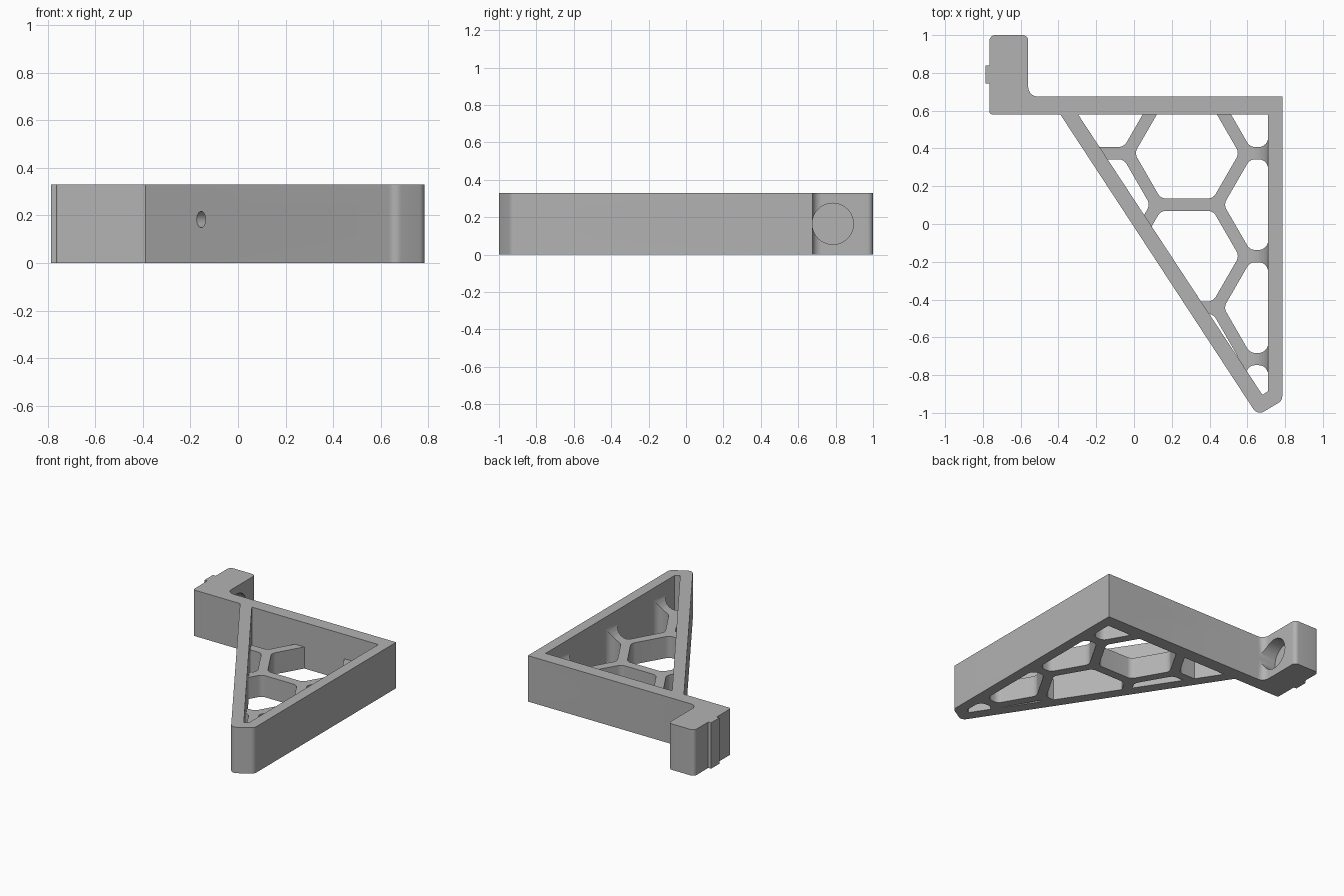
import bpy, bmesh, math
from mathutils import Vector, Matrix

if "Cube" in bpy.data.objects:
    bpy.data.objects.remove(bpy.data.objects["Cube"], do_unlink=True)

H = 0.33          # overall height
WEB = 0.155       # height of the honeycomb web
WALL_X = 0.71     # inner face of the upright wall
BAR_Y = 0.58      # inner face of the back bar

grey = bpy.data.materials.new("plain grey")
grey.use_nodes = True
grey.diffuse_color = (0.45, 0.45, 0.45, 1)
grey.node_tree.nodes["Principled BSDF"].inputs["Base Color"].default_value = (0.45, 0.45, 0.45, 1)


def rounded(corners, steps=8):
    """Fillet each (x, y, radius) corner of a closed outline."""
    out, n = [], len(corners)
    for i, (x, y, r) in enumerate(corners):
        p = Vector((x, y))
        if r == 0:
            out.append(p)
            continue
        a = (Vector(corners[i - 1][:2]) - p).normalized()
        b = (Vector(corners[(i + 1) % n][:2]) - p).normalized()
        half = a.angle(b) / 2
        centre = p + (a + b).normalized() * (r / math.sin(half))
        start = p + a * (r / math.tan(half)) - centre
        end = p + b * (r / math.tan(half)) - centre
        sweep = start.angle_signed(end)
        for k in range(steps + 1):
            out.append(centre + Matrix.Rotation(-sweep * k / steps, 2) @ start)
    return out


def clip(points, origin, normal):
    """Keep the part of a convex outline behind a line."""
    out, o, nrm = [], Vector(origin), Vector(normal)
    for i, q in enumerate(points):
        p = points[i - 1]
        dp, dq = (p - o).dot(nrm), (q - o).dot(nrm)
        if (dp > 0) != (dq > 0):
            out.append(p.lerp(q, dp / (dp - dq)))
        if dq <= 0:
            out.append(q)
    return out


def new_object(name, bm):
    bmesh.ops.recalc_face_normals(bm, faces=bm.faces)
    mesh = bpy.data.meshes.new(name)
    bm.to_mesh(mesh)
    bm.free()
    mesh.materials.append(grey)
    obj = bpy.data.objects.new(name, mesh)
    bpy.context.collection.objects.link(obj)
    return obj


def prism(name, points, z0, z1, matrix=None):
    bm = bmesh.new()
    face = bm.faces.new([bm.verts.new((p[0], p[1], z0)) for p in points])
    grown = bmesh.ops.extrude_face_region(bm, geom=[face])
    verts = [v for v in grown["geom"] if isinstance(v, bmesh.types.BMVert)]
    bmesh.ops.translate(bm, verts=verts, vec=(0, 0, z1 - z0))
    if matrix:
        bm.transform(matrix)
    return new_object(name, bm)


def rod(name, start, direction, length, radius):
    bm = bmesh.new()
    bmesh.ops.create_cone(bm, cap_ends=True, segments=48, radius1=radius,
                          radius2=radius, depth=length)
    d = Vector(direction).normalized()
    turn = d.to_track_quat('Z', 'Y').to_matrix().to_4x4()
    bm.transform(Matrix.Translation(Vector(start) + d * length / 2) @ turn)
    return new_object(name, bm)


def combine(target, tool, operation='DIFFERENCE'):
    mod = target.modifiers.new(operation, 'BOOLEAN')
    mod.operation, mod.solver, mod.object = operation, 'EXACT', tool
    bpy.context.view_layer.objects.active = target
    bpy.ops.object.modifier_apply(modifier=mod.name)
    bpy.data.objects.remove(tool, do_unlink=True)


# Solid bracket outline: arm, back bar, upright wall and diagonal
outline = [(-0.765, 0.58, 0.015), (-0.39, 0.58, 0), (0.654, -1.013, 0.04),
           (0.785, -0.935, 0.04), (0.785, 0.675, 0), (-0.56, 0.675, 0.05),
           (-0.56, 1.0, 0.03), (-0.765, 1.0, 0.03)]
bracket = prism("bracket", rounded(outline), 0, H)

# Locating rib on the end of the arm
rib = [Vector(p) for p in ((-0.787, 0.745), (-0.75, 0.745), (-0.75, 0.84), (-0.787, 0.84))]
combine(bracket, prism("locating_rib", rib, 0, H), 'UNION')

# Pocket above the web, filleted along the upright wall
inner_top = Vector((-0.296, BAR_Y))
along = Vector((0.68, -0.905)) - inner_top
outward = Vector((along.y, -along.x)).normalized()
triangle = [inner_top, Vector((0.68, -0.905)), Vector((WALL_X, -0.885)), Vector((WALL_X, BAR_Y))]
pocket = prism("pocket", triangle, 0, 0.5)
section = rounded([(-0.6, WEB, 0), (WALL_X, WEB, 0.11), (WALL_X, 0.6, 0), (-0.6, 0.6, 0)])
sweep = prism("pocket_section", section, -0.8, 1.2, Matrix.Rotation(math.pi / 2, 4, 'X'))
combine(pocket, sweep, 'INTERSECT')
combine(bracket, pocket)

# Honeycomb cells, trimmed by the surrounding walls
PITCH = 0.545
RADIUS = 0.24 / math.cos(math.pi / 6)
for col in (-1, 0, 1):
    cx = 0.28 + col * PITCH * math.cos(math.pi / 6)
    for row in range(4):
        cy = 0.375 + (PITCH / 2 if col else 0) - row * PITCH
        hexagon = [Vector((cx + RADIUS * math.cos(k * math.pi / 3),
                           cy + RADIUS * math.sin(k * math.pi / 3))) for k in range(6)]
        cell = clip(hexagon, (WALL_X, 0), (1, 0))
        cell = rounded([(p.x, p.y, 0.05) for p in cell])
        for origin, normal in ((inner_top, (0, 1)), (inner_top, outward),
                               ((WALL_X, -0.885), (0.55, -0.835))):
            cell = clip(cell, origin, normal)
        if len(cell) > 2:
            combine(bracket, prism("cell", cell, -0.1, 0.5))

# Screw holes through the diagonal, with wide driver access beyond
inward = Vector((0.835, 0.55, 0)).normalized()
for x in (-0.155, 0.435):
    start = Vector((x, BAR_Y - (x + 0.39) * 1.525, 0.183))
    combine(bracket, rod("screw_hole", start - inward * 0.1, inward, 0.25, 0.034))
    combine(bracket, rod("driver_hole", start + inward * 0.079, inward, 1.1, 0.085))

# Counterbored bolt hole through the arm
combine(bracket, rod("bolt_hole", (-0.9, 0.785, 0.165), (1, 0, 0), 0.5, 0.061))
combine(bracket, rod("counterbore", (-0.66, 0.785, 0.165), (1, 0, 0), 0.2, 0.11))

# Smooth the curved faces, keep the edges crisp
bpy.ops.object.select_all(action='DESELECT')
bracket.select_set(True)
bpy.context.view_layer.objects.active = bracket
bpy.ops.object.shade_smooth_by_angle(angle=math.radians(30))
